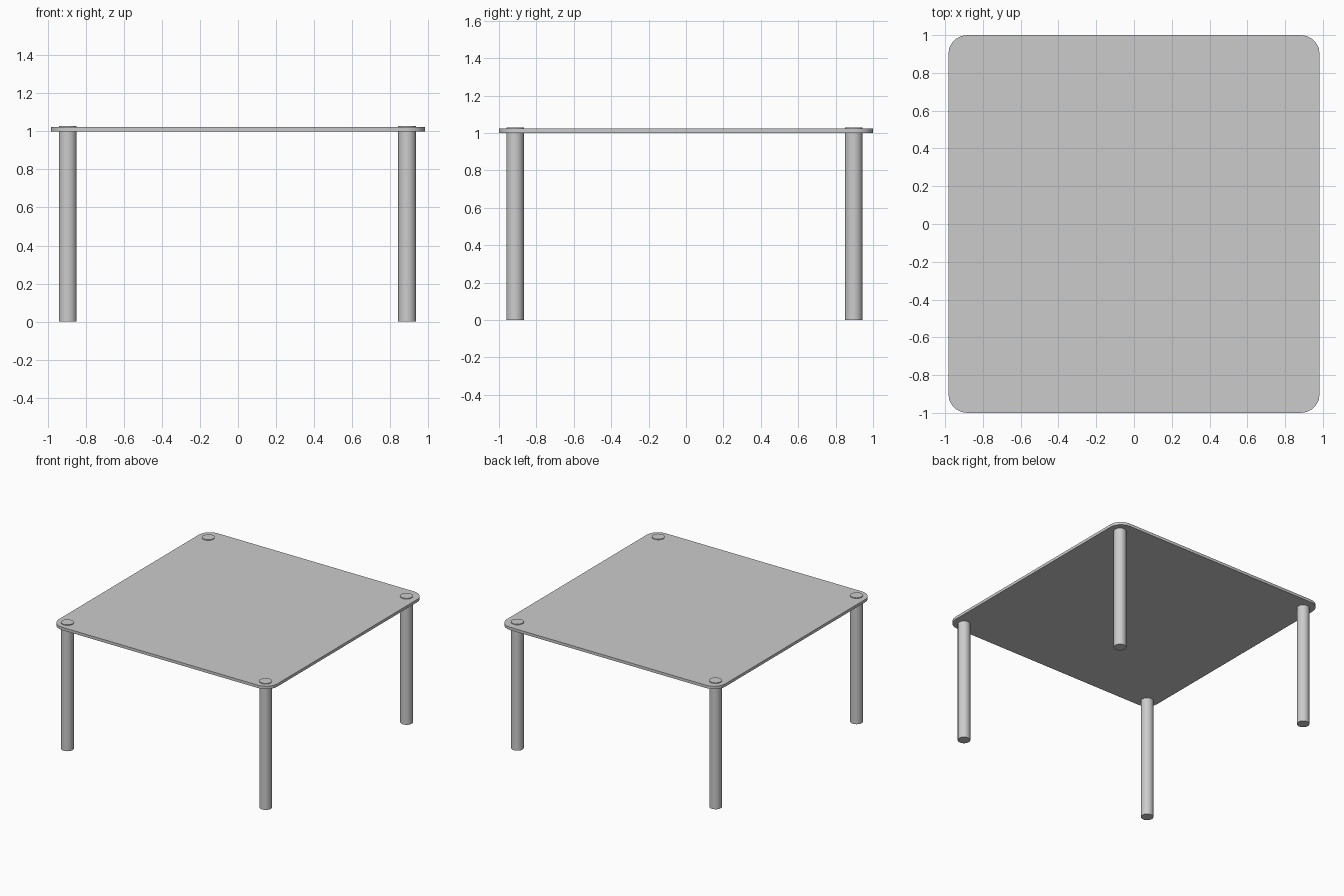
import bpy, bmesh
from math import radians, cos, sin, pi

if "Cube" in bpy.data.objects:
    bpy.data.objects.remove(bpy.data.objects["Cube"])

HALF_X, HALF_Y = 0.983, 1.0
TOP_Z0, TOP_Z1 = 1.0, 1.023
CORNER, CORNER_SEGS = 0.1, 5
LEG_R, LEG_H = 0.047, 1.029


def smooth(obj):
    bpy.ops.object.select_all(action='DESELECT')
    obj.select_set(True)
    bpy.context.view_layer.objects.active = obj
    bpy.ops.object.shade_smooth_by_angle(angle=radians(30))


# Table top: rounded rectangle outline, extruded to a thin slab
bm = bmesh.new()
outline = []
for i, (sx, sy) in enumerate([(1, 1), (-1, 1), (-1, -1), (1, -1)]):
    for k in range(CORNER_SEGS + 1):
        a = (i + k / CORNER_SEGS) * pi / 2
        outline.append(bm.verts.new((sx * (HALF_X - CORNER) + CORNER * cos(a),
                                     sy * (HALF_Y - CORNER) + CORNER * sin(a), TOP_Z0)))
face = bm.faces.new(outline)
ext = bmesh.ops.extrude_face_region(bm, geom=[face], use_keep_orig=True)
verts = [g for g in ext['geom'] if isinstance(g, bmesh.types.BMVert)]
bmesh.ops.translate(bm, verts=verts, vec=(0, 0, TOP_Z1 - TOP_Z0))
bmesh.ops.recalc_face_normals(bm, faces=bm.faces)
mesh = bpy.data.meshes.new("table_top")
bm.to_mesh(mesh)
bm.free()
top = bpy.data.objects.new("table_top", mesh)
bpy.context.collection.objects.link(top)
smooth(top)

# Legs: round posts that pass through the slab and stand slightly proud of it
for y, depth_name in ((-0.914, "front"), (0.897, "back")):
    for x, side_name in ((-0.895, "left"), (0.889, "right")):
        bpy.ops.mesh.primitive_cylinder_add(vertices=32, radius=LEG_R, depth=LEG_H,
                                            location=(x, y, LEG_H / 2))
        leg = bpy.context.object
        leg.name = f"{depth_name}_{side_name}_leg"
        smooth(leg)
